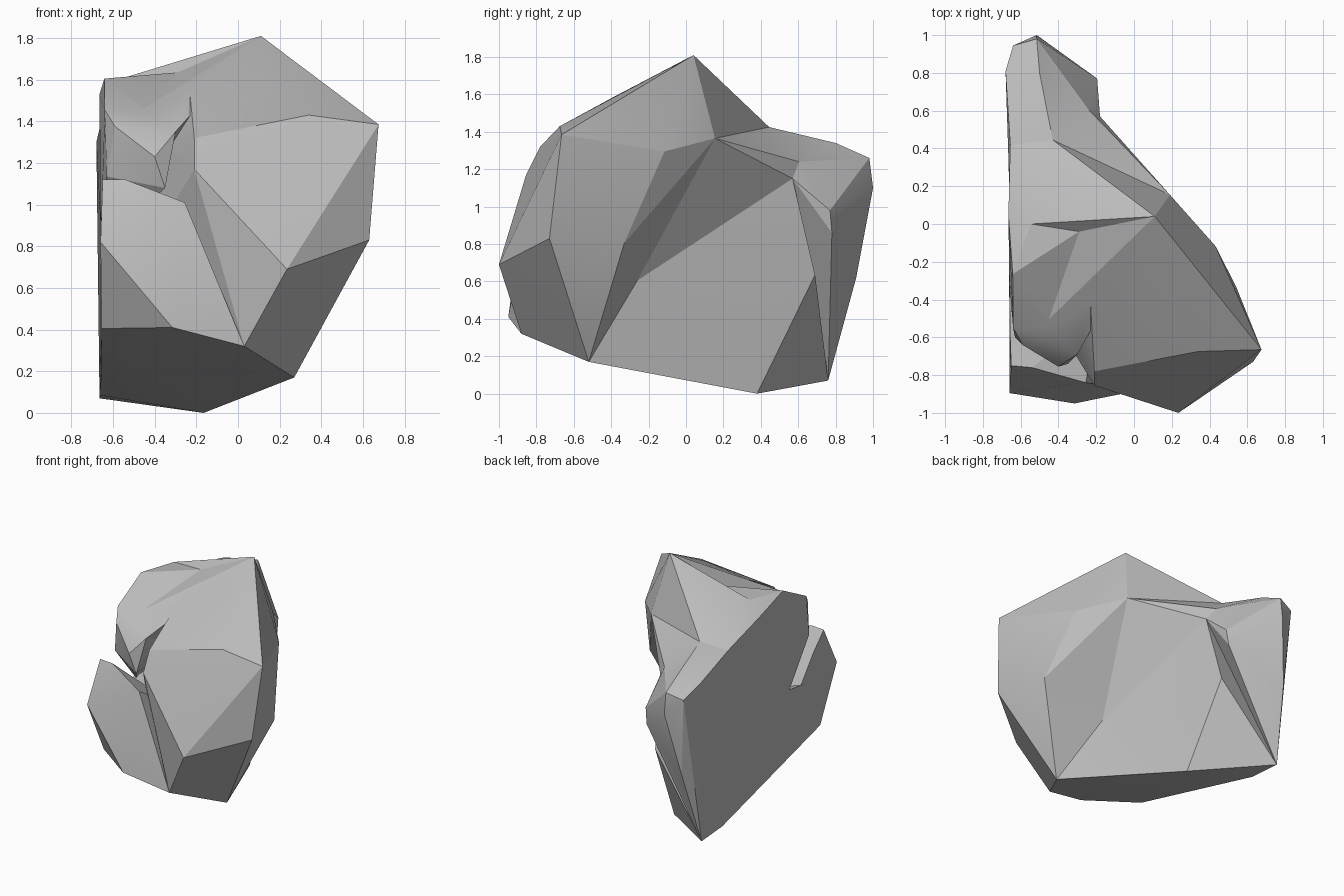
import bpy, bmesh, math

if "Cube" in bpy.data.objects:
    bpy.data.objects.remove(bpy.data.objects["Cube"])

stone = bpy.data.materials.new("grey stone")
stone.diffuse_color = (0.5, 0.5, 0.5, 1)
stone.use_nodes = True
stone.node_tree.nodes["Principled BSDF"].inputs["Base Color"].default_value = stone.diffuse_color


def chunk(name, points):
    """One chipped block of stone: the convex hull of a few corners."""
    bm = bmesh.new()
    for p in points:
        bm.verts.new(p)
    res = bmesh.ops.convex_hull(bm, input=bm.verts[:])
    junk = {g for g in res["geom_interior"] + res["geom_unused"]
            if isinstance(g, bmesh.types.BMVert)}
    bmesh.ops.delete(bm, geom=list(junk), context='VERTS')
    bmesh.ops.recalc_face_normals(bm, faces=bm.faces[:])
    me = bpy.data.meshes.new(name)
    bm.to_mesh(me)
    bm.free()
    ob = bpy.data.objects.new(name, me)
    ob.data.materials.append(stone)
    bpy.context.collection.objects.link(ob)
    return ob


# corners shared by several chunks
peak = (0.11, 0.04, 1.81)
shoulder = (-0.29, -0.04, 1.635)
saddle = (0.19, 0.155, 1.365)
front_low = (0.03, -0.88, 0.32)
right_low = (0.27, -0.52, 0.17)
bottom = (-0.165, 0.38, 0.0)
back_low = (-0.665, 0.76, 0.07)
back_ridge = (-0.18, 0.57, 1.15)
back_dip = (-0.24, 0.605, 1.24)
back_hump = (-0.43, 0.445, 1.425)
left_rear = (-0.655, 0.42, 1.41)
tail_top = (-0.50, 0.80, 1.34)
left_top = (-0.665, 0.05, 1.53)
left_rim = (-0.545, 0, 1.61)
left_front = (-0.655, -0.70, 0.405)
left_mid = (-0.66, 0.2, 0.9)
side_bulge = (0.54, -0.33, 0.805)
side_top = (0.43, -0.115, 1.295)
hollow = (0.07, -0.26, 0.605)
ledge = (-0.23, -0.42, 1.525)
brow = (-0.59, -0.64, 1.375)
notch = (-0.30, -0.69, 1.35)

# main mass with the peak and the large front facets
rock = chunk("rock", [
    peak, shoulder, front_low, right_low, side_bulge, side_top, hollow, ledge,
    (0.675, -0.665, 1.385), (0.63, -0.73, 0.83), (0.235, -1.0, 0.69),
    (0.34, -0.675, 1.43), (-0.21, -0.78, 1.32), (-0.21, -0.855, 1.17),
    (0.115, -0.38, 1.59), (-0.55, -0.3, 0.6), (-0.6, 0.1, 1.2)])

# right flank: bulge in front, hollow behind it
flank = chunk("flank", [
    peak, saddle, side_bulge, side_top, hollow, (-0.5, 0.0, 1.0)])
flank_back = chunk("flank_back", [
    saddle, hollow, back_ridge, back_dip, back_hump, left_mid])

# slope behind the peak
slope = chunk("back_slope", [
    peak, shoulder, saddle, back_hump, left_top, left_rim, left_mid,
    left_rear])

# upper front face and the overhanging block at its left
face = chunk("upper_face", [
    peak, shoulder, ledge, brow, notch, (-0.4, -0.2, 1.1)])
head = chunk("head_block", [
    shoulder, left_top, left_rim, left_mid, brow, notch,
    (-0.63, -0.60, 1.135), (-0.35, -0.74, 1.08), (-0.40, -0.755, 1.23),
    (-0.64, -0.55, 1.455), (-0.642, -0.265, 1.605), (-0.66, -0.3, 0.8)])

# slab leaning on the front left
slab = chunk("front_slab", [
    front_low, left_front, (-0.315, -0.95, 0.41), (-0.66, -0.895, 0.82),
    (-0.54, -0.76, 1.12), (-0.255, -0.84, 1.01), (-0.65, -0.75, 1.12),
    (-0.655, -0.62, 1.0), (-0.658, -0.3, 0.6), (-0.2, -0.5, 0.8)])

# tapering base, split along the crease on the right
base = chunk("base_front", [
    front_low, right_low, back_low, left_front, bottom, hollow,
    (-0.315, -0.95, 0.41), (-0.66, -0.5, 0.8), left_mid,
    (-0.66, 0.50, 0.085)])
base_back = chunk("base_back", [
    hollow, bottom, back_low, back_ridge, left_mid,
    (-0.22, 0.69, 0.635), (-0.66, -0.2, 0.7)])

# narrow tail at the back
tail = chunk("tail_block", [
    back_low, back_ridge, back_dip, back_hump, tail_top, left_mid, left_rear,
    (-0.515, 0.98, 1.26), (-0.515, 1.0, 1.10), (-0.64, 0.945, 1.22),
    (-0.68, 0.81, 1.30), (-0.195, 0.77, 0.98), (-0.21, 0.78, 0.86),
    (-0.60, 0.91, 0.62)])

# merge the chunks into one solid
bpy.context.view_layer.objects.active = rock
rock.select_set(True)
for part in (flank, flank_back, slope, face, head, slab,
             base, base_back, tail):
    mod = rock.modifiers.new("merge", 'BOOLEAN')
    mod.operation = 'UNION'
    mod.solver = 'EXACT'
    mod.object = part
    bpy.ops.object.modifier_apply(modifier=mod.name)
    bpy.data.objects.remove(part)

bpy.ops.object.shade_smooth_by_angle(angle=math.radians(20))
